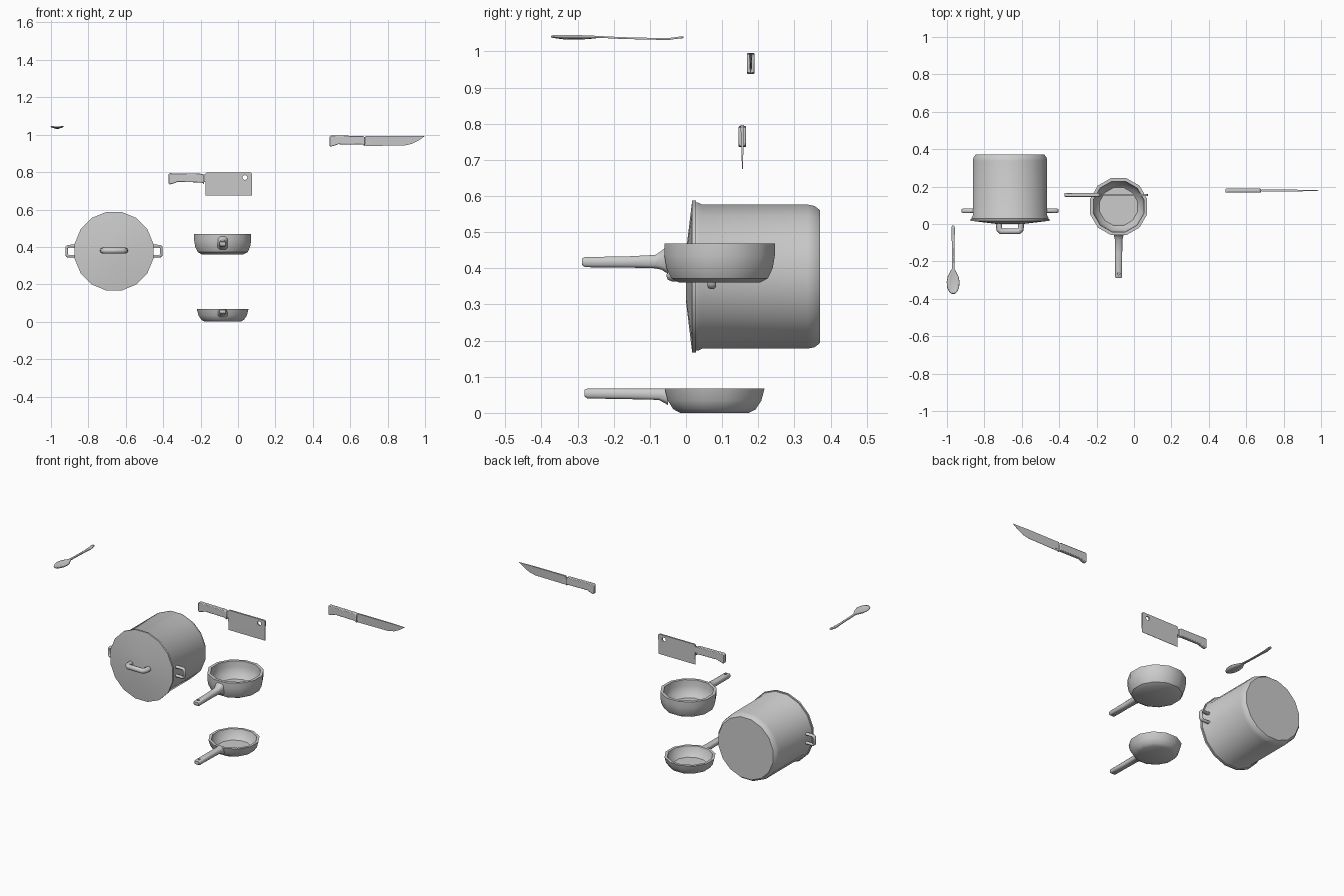
import bpy, bmesh, math
from mathutils import Vector

if "Cube" in bpy.data.objects:
    bpy.data.objects.remove(bpy.data.objects["Cube"])


def finish(name, bm, angle=35):
    bmesh.ops.recalc_face_normals(bm, faces=bm.faces)
    me = bpy.data.meshes.new(name)
    bm.to_mesh(me)
    bm.free()
    ob = bpy.data.objects.new(name, me)
    bpy.context.collection.objects.link(ob)
    smooth(ob, angle)
    return ob


def smooth(ob, angle=35):
    bpy.ops.object.select_all(action='DESELECT')
    ob.select_set(True)
    bpy.context.view_layer.objects.active = ob
    bpy.ops.object.shade_smooth_by_angle(angle=math.radians(angle))


def bridge(bm, rings, closed=True):
    n = len(rings[0])
    for a, b in zip(rings, rings[1:]):
        for i in range(n if closed else n - 1):
            j = (i + 1) % n
            bm.faces.new((a[i], a[j], b[j], b[i]))


def lathe(name, centre, profile, sides, axis='Z'):
    """Revolve (radius, height) pairs and cap both ends."""
    bm = bmesh.new()
    rings = []
    for r, h in profile:
        ring = []
        for i in range(sides):
            a = 2 * math.pi * (i + 0.5) / sides
            u, v = r * math.cos(a), r * math.sin(a)
            p = (u, v, h) if axis == 'Z' else (u, h, v)
            ring.append(bm.verts.new(Vector(centre) + Vector(p)))
        rings.append(ring)
    bridge(bm, rings)
    bm.faces.new(rings[0])
    bm.faces.new(rings[-1])
    return finish(name, bm)


def loft_y(name, x, stations):
    """Bevelled bar along y from (y, half width, z low, z high)."""
    bm = bmesh.new()
    rings = []
    for y, w, lo, hi in stations:
        c = min(w, (hi - lo) / 2) * 0.45
        sec = [(-w + c, lo), (w - c, lo), (w, lo + c), (w, hi - c),
               (w - c, hi), (-w + c, hi), (-w, hi - c), (-w, lo + c)]
        rings.append([bm.verts.new((x + u, y, v)) for u, v in sec])
    bridge(bm, rings)
    bm.faces.new(rings[0])
    bm.faces.new(rings[-1])
    return finish(name, bm, 50)


def plate(name, y, pts, bevel=0):
    """Upright slab from (x, z, half thickness) outline."""
    bm = bmesh.new()
    rings = [[bm.verts.new((x, y + s * t, z)) for x, z, t in pts] for s in (-1, 1)]
    bridge(bm, rings)
    bm.faces.new(rings[0])
    bm.faces.new(rings[1])
    ob = finish(name, bm, 30)
    if bevel:
        m = ob.modifiers.new("soft_edges", 'BEVEL')
        m.width, m.segments = bevel, 2
    return ob


def tube(name, pts, radius, loc=(0, 0, 0), scale=(1, 1, 1)):
    cu = bpy.data.curves.new(name, 'CURVE')
    cu.dimensions = '3D'
    cu.bevel_depth, cu.bevel_resolution = radius, 2
    cu.use_fill_caps = True
    sp = cu.splines.new('POLY')
    sp.points.add(len(pts) - 1)
    for p, co in zip(sp.points, pts):
        p.co = (*co, 1)
    ob = bpy.data.objects.new(name, cu)
    ob.location, ob.scale = loc, scale
    bpy.context.collection.objects.link(ob)
    bpy.ops.object.select_all(action='DESELECT')
    ob.select_set(True)
    bpy.context.view_layer.objects.active = ob
    bpy.ops.object.convert(target='MESH')
    smooth(bpy.context.object, 50)


def drill(ob, loc, r, rot=(0, 0, 0)):
    bpy.ops.mesh.primitive_cylinder_add(vertices=12, radius=r, depth=0.1, location=loc, rotation=rot)
    cut = bpy.context.object
    cut.name, cut.hide_render = "hole_cutter", True
    m = ob.modifiers.new("hole", 'BOOLEAN')
    m.operation, m.object, m.solver = 'DIFFERENCE', cut, 'EXACT'
    bpy.context.view_layer.objects.active = ob
    bpy.ops.object.modifier_apply(modifier=m.name)
    bpy.data.objects.remove(cut)


# Stock pot lying on its side, lid facing the front
px, pz = -0.663, 0.377
lathe("stock_pot", (px, 0, pz), [(0.209, 0.028), (0.209, 0.033), (0.203, 0.045), (0.203, 0.337),
                                 (0.199, 0.356), (0.187, 0.371)], 16, 'Y')
lathe("pot_lid", (px, 0, pz), [(0.07, 0.0), (0.214, 0.017), (0.214, 0.027), (0.2, 0.03)], 16, 'Y')
tube("lid_handle", [(px + u, y, 0.38) for u, y in
     [(-0.06, 0.01), (-0.058, -0.028), (-0.046, -0.04), (0.046, -0.04), (0.058, -0.028), (0.06, 0.01)]], 0.016)
for side, s in (("left", -1), ("right", 1)):
    tube(side + "_pot_handle", [(s * u, 0, v) for u, v in
         [(0.195, -0.027), (0.245, -0.027), (0.253, -0.019), (0.253, 0.019), (0.245, 0.027), (0.195, 0.027)]],
         0.008, (px, 0.071, pz), (1, 1.5, 1))

# Saucepan
sx = -0.082
lathe("saucepan", (sx, 0.093, 0.36), [(0.115, 0), (0.138, 0.012), (0.152, 0.04), (0.158, 0.075), (0.158, 0.109),
                                      (0.140, 0.109), (0.138, 0.075), (0.13, 0.04), (0.105, 0.014)], 12)
h = loft_y("saucepan_handle", sx, [(-0.288, 0.016, 0.41, 0.427), (-0.28, 0.019, 0.403, 0.431),
                                   (-0.16, 0.019, 0.402, 0.433), (-0.085, 0.02, 0.4, 0.437),
                                   (-0.068, 0.024, 0.396, 0.448), (-0.05, 0.028, 0.385, 0.464)])
drill(h, (sx, -0.265, 0.417), 0.007)

# Frying pan
lathe("frying_pan", (sx, 0.079, 0), [(0.098, 0), (0.118, 0.010), (0.134, 0.034), (0.143, 0.067),
                                     (0.127, 0.067), (0.118, 0.035), (0.095, 0.012)], 12)
h = loft_y("frying_pan_handle", sx, [(-0.281, 0.016, 0.046, 0.064), (-0.273, 0.019, 0.04, 0.067),
                                     (-0.16, 0.019, 0.038, 0.067), (-0.075, 0.02, 0.036, 0.067),
                                     (-0.05, 0.026, 0.022, 0.067)])
drill(h, (sx, -0.257, 0.054), 0.007)


def knife_handle(name, x, y, z):
    outline = [(0, 0.003), (0, 0.052), (0.006, 0.058), (0.18, 0.055), (0.19, 0.048), (0.19, 0),
               (0.178, 0.009), (0.045, 0.011), (0.03, 0.004), (0.006, -0.002)]
    plate(name, y, [(x + u, z + v, 0.0105) for u, v in outline], 0.004)
    # tang joining grip and blade
    plate(name + "_tang", y, [(x + u, z + v, 0.003) for u, v in
          [(0.17, 0.012), (0.22, 0.012), (0.22, 0.05), (0.17, 0.05)]])


# Cleaver
knife_handle("cleaver_handle", -0.372, 0.156, 0.736)
blade = plate("cleaver_blade", 0.156, [(-0.173, 0.791, 0.005), (-0.167, 0.797, 0.005), (0.07, 0.797, 0.005),
                                       (0.075, 0.791, 0.005), (0.075, 0.674, 0.001), (-0.173, 0.674, 0.001)])
drill(blade, (0.037, 0.156, 0.771), 0.013, (math.pi / 2, 0, 0))

# Chef knife
knife_handle("chef_knife_handle", 0.489, 0.179, 0.938)
plate("chef_knife_blade", 0.179, [(0.682, 0.994, 0.005), (0.9, 0.994, 0.004), (1.0, 0.993, 0.0008),
                                  (0.965, 0.969, 0.0008), (0.93, 0.951, 0.0008), (0.89, 0.942, 0.0008),
                                  (0.682, 0.94, 0.001)])

# Spoon: (y, half width, z, bowl depth)
bm = bmesh.new()
rows = []
for y, w, z, d in [(-0.373, 0.008, 1.042, 0.001), (-0.362, 0.021, 1.043, 0.004), (-0.34, 0.031, 1.043, 0.007),
                   (-0.31, 0.034, 1.043, 0.008), (-0.28, 0.028, 1.042, 0.006), (-0.255, 0.015, 1.041, 0.003),
                   (-0.24, 0.007, 1.040, 0), (-0.18, 0.006, 1.037, 0), (-0.1, 0.007, 1.035, 0),
                   (-0.05, 0.009, 1.034, 0), (-0.02, 0.009, 1.038, 0), (-0.007, 0.005, 1.039, 0)]:
    rows.append([bm.verts.new((-0.967 + u * w, y, z - d * (1 - u * u))) for u in (-1, -0.5, 0, 0.5, 1)])
bridge(bm, rows, False)
spoon = finish("spoon", bm, 50)
m = spoon.modifiers.new("thickness", 'SOLIDIFY')
m.thickness, m.offset = 0.005, 0
